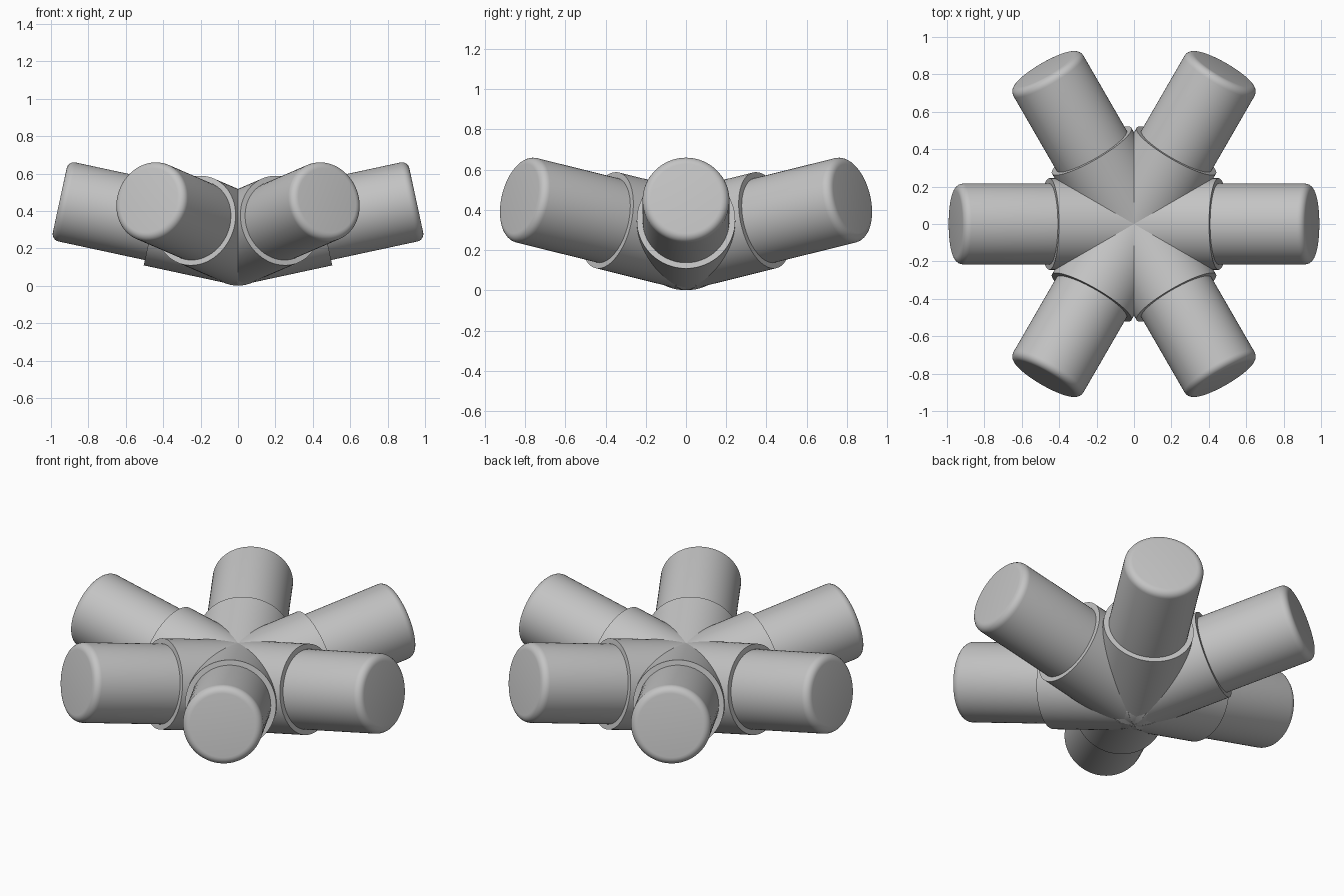
import bpy, bmesh, math
from mathutils import Matrix, Vector

if "Cube" in bpy.data.objects:
    bpy.data.objects.remove(bpy.data.objects["Cube"], do_unlink=True)

grey = bpy.data.materials.new("plain_grey")
grey.use_nodes = True
colour = (0.55, 0.55, 0.55, 1)
grey.diffuse_color = colour
grey.node_tree.nodes["Principled BSDF"].inputs["Base Color"].default_value = colour

TILT = math.radians(12.15)
HUB = Vector((0, 0, 0.251))


def tube(name, radius, start, end, turn, bevel=0):
    """Capped cylinder along a tilted axis through the hub, rounded at its outer end."""
    bm = bmesh.new()
    bmesh.ops.create_cone(bm, cap_ends=True, segments=64, radius1=radius,
                          radius2=radius, depth=end - start)
    bmesh.ops.translate(bm, verts=bm.verts, vec=(0, 0, (start + end) / 2))
    if bevel:
        rim = [e for e in bm.edges if all(v.co.z > end - 0.001 for v in e.verts)]
        bmesh.ops.bevel(bm, geom=rim, offset=bevel, segments=6, profile=0.5,
                        affect='EDGES')
    # Lay the axis outward, lift it, then turn it round the hub
    bm.transform(Matrix.Translation(HUB) @ Matrix.Rotation(turn, 4, 'Z')
                 @ Matrix.Rotation(math.pi / 2 - TILT, 4, 'Y'))
    mesh = bpy.data.meshes.new(name)
    bm.to_mesh(mesh)
    bm.free()
    mesh.materials.append(grey)
    obj = bpy.data.objects.new(name, mesh)
    bpy.context.collection.objects.link(obj)
    bpy.ops.object.select_all(action='DESELECT')
    obj.select_set(True)
    bpy.context.view_layer.objects.active = obj
    bpy.ops.object.shade_smooth_by_angle(angle=math.radians(35))


# Six sockets meeting in the middle, each holding a rod
for i in range(6):
    turn = i * math.pi / 3
    tube(f"socket_{i + 1}", 0.245, -0.052, 0.463, turn)
    tube(f"rod_{i + 1}", 0.216, 0.3, 0.975, turn, bevel=0.04)
